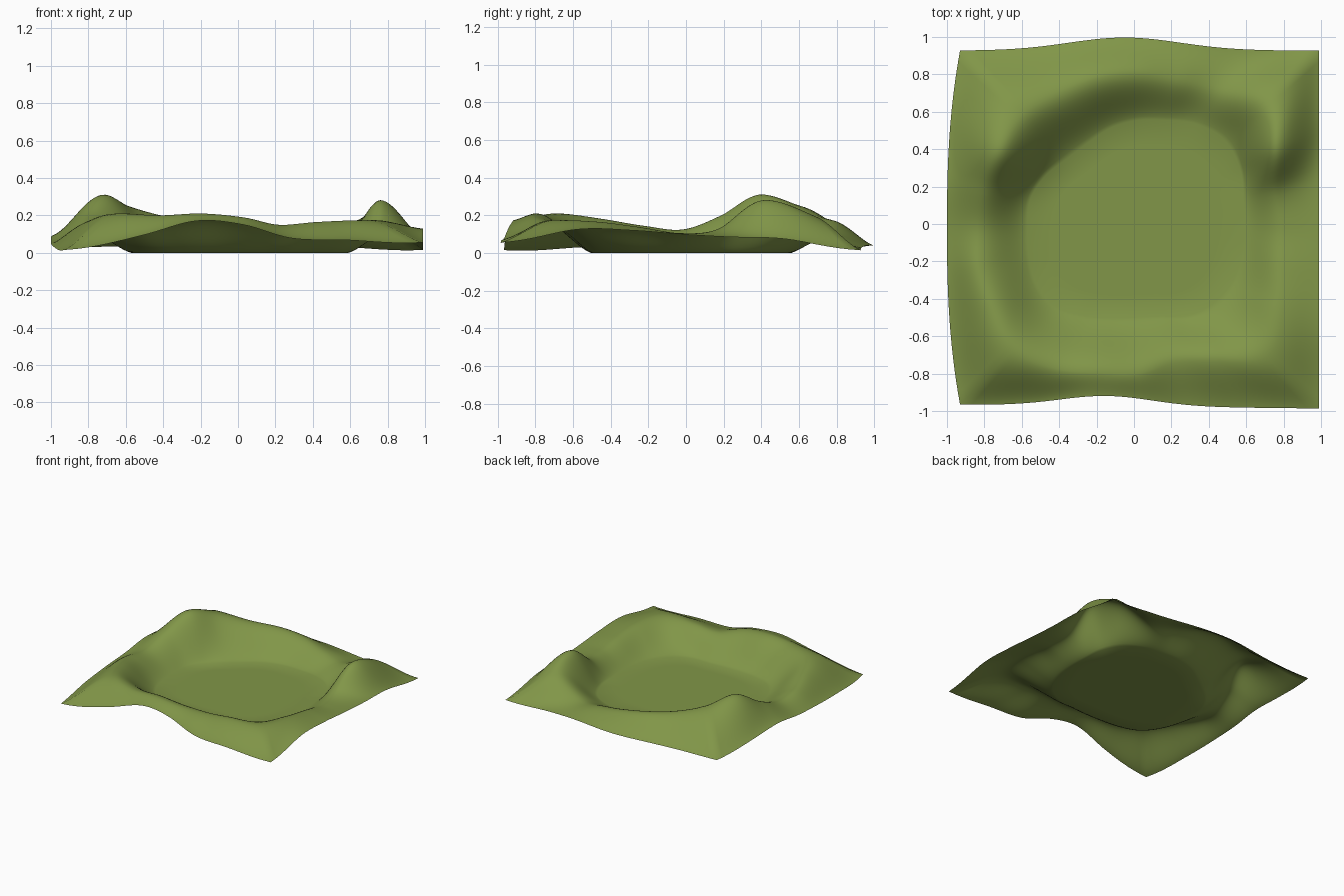
import bpy, math

if "Cube" in bpy.data.objects:
    bpy.data.objects.remove(bpy.data.objects["Cube"])

# Control profiles every 15 degrees around the basin, counter-clockwise from +x:
# (basin radius, crest radius, crest height, outer edge height)
PROFILES = [
    (.59, .80, .105, .10), (.60, .79, .13, .085), (.64, .865, .28, .075),
    (.66, .96, .20, .015), (.63, .85, .075, .03), (.58, .80, .10, .04),
    (.555, .80, .14, .04), (.53, .80, .17, .04), (.50, .80, .195, .035),
    (.50, .84, .25, .035), (.54, .82, .31, .07), (.57, .82, .20, .09),
    (.57, .82, .125, .06), (.585, .86, .145, .045), (.61, .88, .18, .03),
    (.61, .93, .21, .015), (.56, .88, .20, .09), (.52, .82, .21, .17),
    (.50, .80, .19, .15), (.515, .76, .15, .078), (.57, .84, .165, .068),
    (.60, .98, .175, .055), (.61, .91, .165, .125), (.60, .83, .135, .12),
]
SEGMENTS, BASIN_RINGS, INNER_RINGS, OUTER_RINGS = 192, 4, 14, 16


def profile(turn):
    """Smooth cyclic interpolation of the control profiles, turn in 0..1."""
    n = len(PROFILES)
    f = turn * n
    i = int(f)
    t = f - i
    a, b, c, d = (PROFILES[(i + k) % n] for k in (-1, 0, 1, 2))
    return [q + .5 * t * (r - p + t * (2*p - 5*q + 4*r - s + t * (3*(q - r) + s - p)))
            for p, q, r, s in zip(a, b, c, d)]


def outline(angle):
    """Point on the slightly wavy square border."""
    c, s = math.cos(angle), math.sin(angle)
    m = max(abs(c), abs(s))
    u, v = c / m, s / m
    left = -1 + .07 * abs(v) ** 2.5
    x = left + (.988 - left) * (u + 1) / 2
    top = .927 + .07 * math.exp(-((x + .05) / .42) ** 2)
    bottom = -.976 - .0105 * x + .055 * math.exp(-((x + .15) / .35) ** 2)
    return x, bottom + (top - bottom) * (v + 1) / 2


def smooth(t):
    return t * t * (3 - 2 * t)


# Rays run from the basin centre over the crest to the border
verts, faces = [(0, 0, 0)], []
for k in range(SEGMENTS):
    turn = k / SEGMENTS
    ex, ey = outline(turn * math.tau)
    reach = math.hypot(ex, ey)
    rb, rc, zc, ze = profile(turn)
    ray = [(rb * j / BASIN_RINGS, 0) for j in range(1, BASIN_RINGS + 1)]
    for j in range(1, INNER_RINGS + 1):
        t = j / INNER_RINGS
        ray.append((rb + (rc - rb) * t,
                    zc * (.65 * smooth(t) + .35 * math.sin(t * math.pi / 2))))
    for j in range(1, OUTER_RINGS + 1):
        t = j / OUTER_RINGS
        ray.append((rc + (reach - rc) * t,
                    zc + (ze - zc) * (.6 * smooth(t) + .4 * t ** 1.7)))
    verts += [(ex / reach * r, ey / reach * r, z) for r, z in ray]

rings = BASIN_RINGS + INNER_RINGS + OUTER_RINGS
for k in range(SEGMENTS):
    a, b = 1 + k * rings, 1 + (k + 1) % SEGMENTS * rings
    faces.append((0, a, b))
    faces += [(a + j, a + j + 1, b + j + 1, b + j) for j in range(rings - 1)]

mesh = bpy.data.meshes.new("terrain")
mesh.from_pydata(verts, [], faces)
mesh.shade_smooth()

# Single grass colour
grass = bpy.data.materials.new("grass green")
grass.diffuse_color = (.22, .305, .065, 1)
grass.use_nodes = True
grass.node_tree.nodes["Principled BSDF"].inputs["Base Color"].default_value = grass.diffuse_color
mesh.materials.append(grass)

terrain = bpy.data.objects.new("terrain", mesh)
bpy.context.collection.objects.link(terrain)
